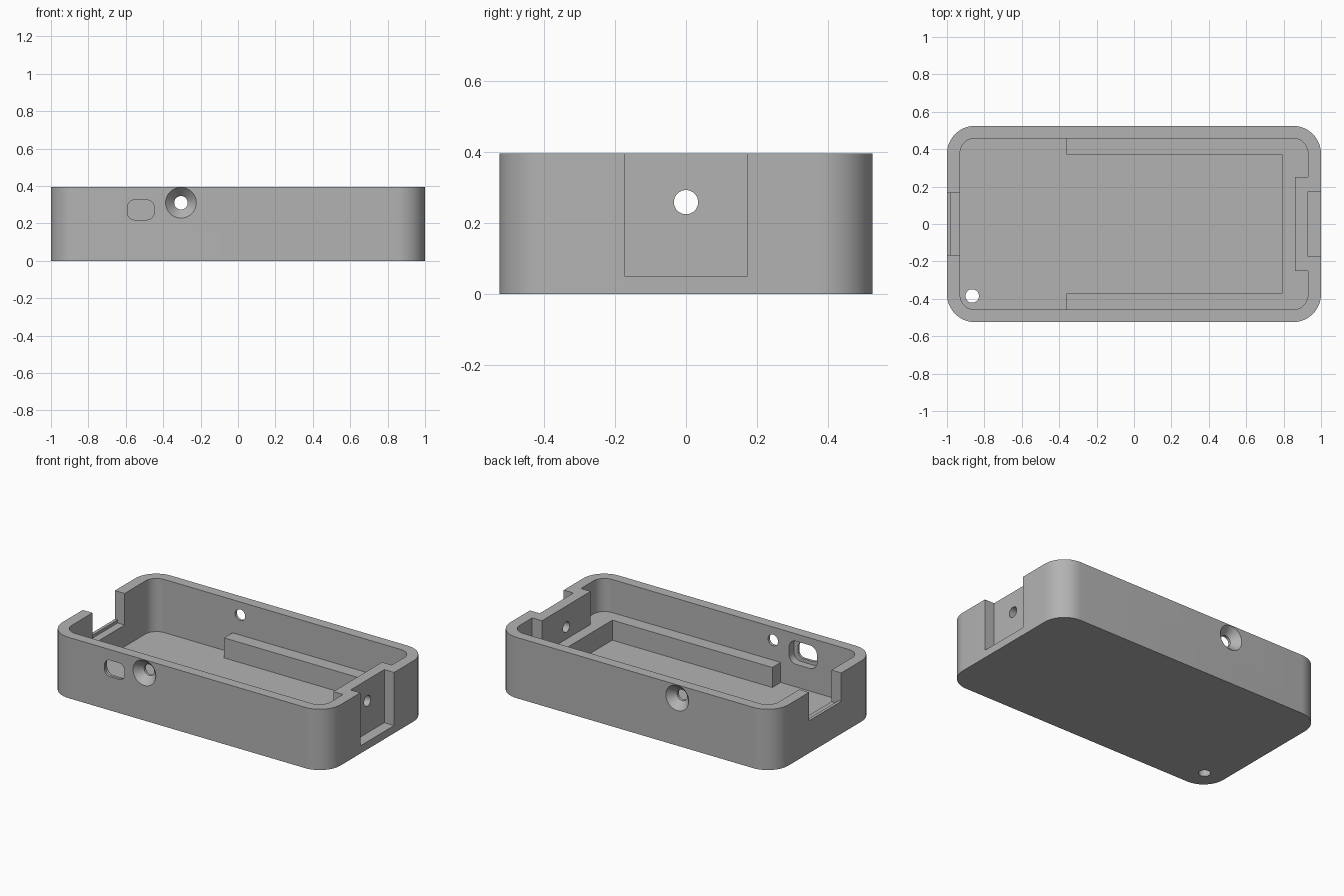
import bpy
import bmesh
from math import cos, sin, pi
from mathutils import Matrix, Vector

cube = bpy.data.objects.get("Cube")
if cube:
    bpy.data.objects.remove(cube, do_unlink=True)

HEIGHT, FLOOR, LEDGE = 0.395, 0.05, 0.18
TOP = HEIGHT + 0.1
HALF_X, HALF_Y = 1.0, 0.525
IN_X, IN_Y = 0.93, 0.458

plastic = bpy.data.materials.new("grey_plastic")
plastic.use_nodes = True
grey = (0.45, 0.45, 0.45, 1)
plastic.diffuse_color = grey
plastic.node_tree.nodes["Principled BSDF"].inputs["Base Color"].default_value = grey


def make_object(name, bm):
    bmesh.ops.recalc_face_normals(bm, faces=bm.faces)
    mesh = bpy.data.meshes.new(name)
    bm.to_mesh(mesh)
    bm.free()
    mesh.materials.append(plastic)
    obj = bpy.data.objects.new(name, mesh)
    bpy.context.collection.objects.link(obj)
    return obj


def arc(cx, cy, r, quarter, steps=12):
    """Quarter-circle corner, counter-clockwise."""
    angles = [(quarter + i / steps) * pi / 2 for i in range(steps + 1)]
    return [(cx + r * cos(a), cy + r * sin(a)) for a in angles]


def corner(hx, hy, r, quarter):
    sx = 1 if quarter in (0, 3) else -1
    sy = 1 if quarter in (0, 1) else -1
    return arc(sx * (hx - r), sy * (hy - r), r, quarter)


def rounded(hx, hy, r):
    return [p for q in range(4) for p in corner(hx, hy, r, q)]


def prism(name, outline, low, high):
    """Closed outline in XY extruded along z."""
    bm = bmesh.new()
    face = bm.faces.new([bm.verts.new((x, y, low)) for x, y in outline])
    new = bmesh.ops.extrude_face_region(bm, geom=[face])["geom"]
    bmesh.ops.translate(bm, vec=(0, 0, high - low),
                        verts=[v for v in new if isinstance(v, bmesh.types.BMVert)])
    return make_object(name, bm)


def box(name, x0, x1, half_y, z0):
    return prism(name, [(x0, -half_y), (x1, -half_y), (x1, half_y), (x0, half_y)], z0, TOP)


def cone(name, centre, axis, r1, r2, depth):
    """Cylinder or cone; r1 sits at the start of the axis direction."""
    bm = bmesh.new()
    turn = Vector(axis).to_track_quat("Z", "Y").to_matrix().to_4x4()
    bmesh.ops.create_cone(bm, cap_ends=True, segments=48, radius1=r1, radius2=r2,
                          depth=depth, matrix=Matrix.Translation(centre) @ turn)
    return make_object(name, bm)


def cut(body, cutter):
    cutter.hide_render = True
    mod = body.modifiers.new("cut", "BOOLEAN")
    mod.operation, mod.solver, mod.object = "DIFFERENCE", "EXACT", cutter
    bpy.context.view_layer.objects.active = body
    bpy.ops.object.modifier_apply(modifier=mod.name)
    bpy.data.objects.remove(cutter, do_unlink=True)


# Solid block with rounded corners
body = prism("case_body", rounded(HALF_X, HALF_Y, 0.15), 0, HEIGHT)

# Upper cavity, leaving the boss on the end wall
boss = [(IN_X, -0.25), (0.86, -0.25), (0.86, 0.25), (IN_X, 0.25)]
r_in = 0.08
upper = boss + rounded(IN_X, IN_Y, r_in)
cut(body, prism("upper_cavity", upper, LEDGE, TOP))

# Lower cavity, leaving the U-shaped ledge
rail_x, end_x, rail_y = -0.36, 0.79, 0.372
lower = (corner(IN_X, IN_Y, r_in, 1) + corner(IN_X, IN_Y, r_in, 2)
         + [(rail_x, -IN_Y), (rail_x, -rail_y), (end_x, -rail_y),
            (end_x, rail_y), (rail_x, rail_y), (rail_x, IN_Y)])
cut(body, prism("lower_cavity", lower, FLOOR, LEDGE + 0.05))

# Outside pocket and its screw hole at the +x end
cut(body, box("end_pocket", 0.93, 1.1, 0.173, FLOOR))
cut(body, cone("end_hole", (0.9, 0, 0.258), (1, 0, 0), 0.034, 0.034, 0.2))

# Stepped notch at the -x end
cut(body, box("notch", -1.1, -0.9, 0.165, 0.21))
cut(body, box("notch_step", -0.98, -0.9, 0.165, 0.19))

# Countersunk holes in both long walls
for side in (-1, 1):
    hole_x, hole_z, depth, extra = -0.305, 0.31, 0.05, 0.001
    cut(body, cone("side_hole", (hole_x, side * 0.49, hole_z), (0, 1, 0), 0.036, 0.036, 0.2))
    mid = side * (HALF_Y + extra - depth / 2)
    cut(body, cone("countersink", (hole_x, mid, hole_z), (0, -side, 0), 0.083, 0.036, depth))

# Connector slot in the front wall with a larger recess inside
for name, hx, hz, r, back, front in (
        ("slot", 0.072, 0.053, 0.04, 0.4, 0.6),
        ("slot_recess", 0.1, 0.075, 0.05, 0.4, 0.508)):
    slot = prism(name, rounded(hx, hz, r), back, front)
    slot.data.transform(Matrix.Translation((-0.52, 0, 0.272)) @ Matrix.Rotation(pi / 2, 4, "X"))
    cut(body, slot)

# Small hole through the floor
cut(body, cone("floor_hole", (-0.865, -0.385, 0.03), (0, 0, 1), 0.036, 0.036, 0.2))

# Smooth curves, sharp edges
bpy.ops.object.select_all(action="DESELECT")
body.select_set(True)
bpy.context.view_layer.objects.active = body
bpy.ops.object.shade_smooth_by_angle(angle=pi / 6)
